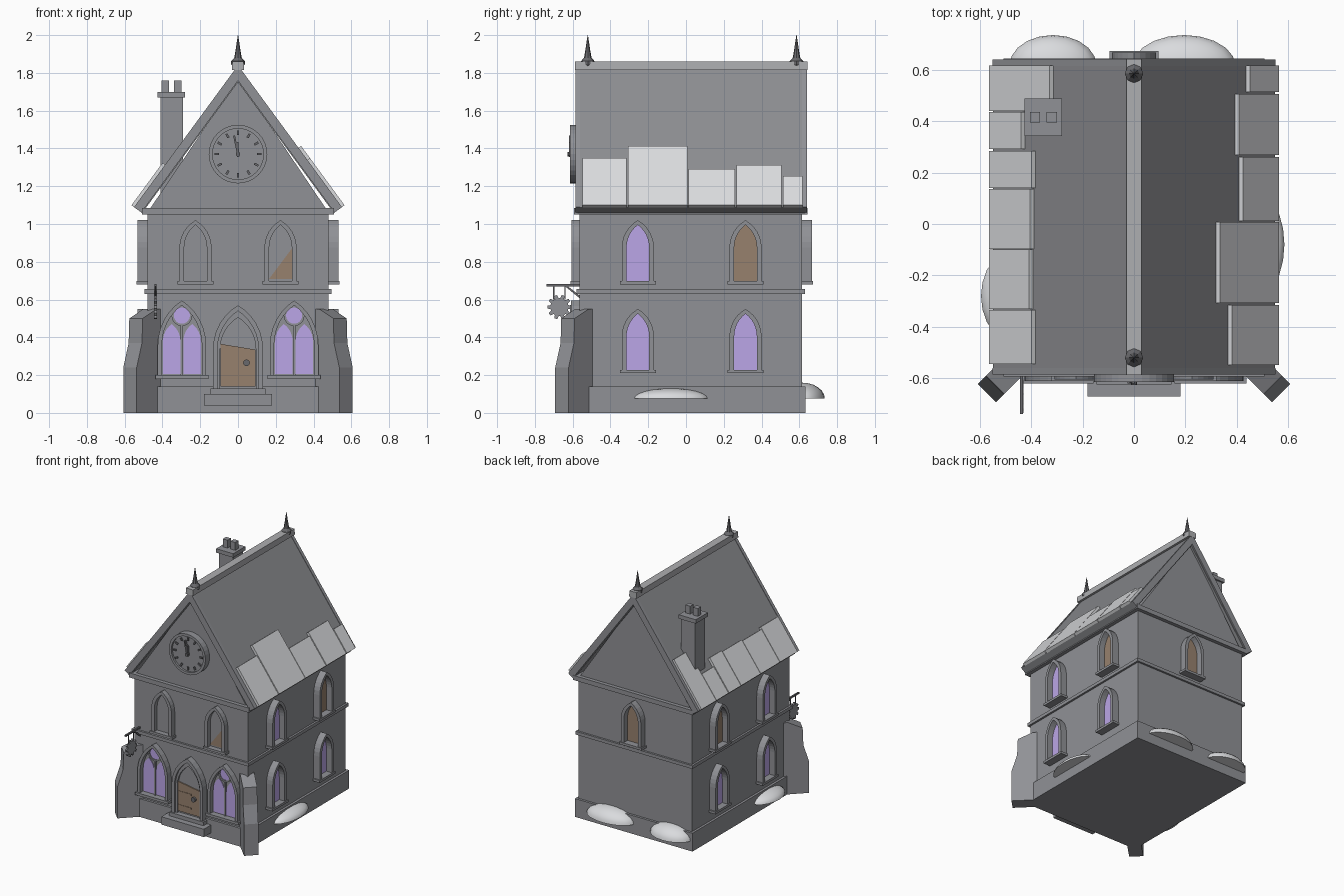
import bpy, bmesh
from math import sin, cos, pi, acos, radians
from mathutils import Matrix, Vector

cube = bpy.data.objects.get("Cube")
if cube:
    bpy.data.objects.remove(cube, do_unlink=True)


def material(name, rgb):
    m = bpy.data.materials.new(name)
    m.use_nodes = True
    m.diffuse_color = (*rgb, 1)
    m.node_tree.nodes["Principled BSDF"].inputs["Base Color"].default_value = (*rgb, 1)
    return m


STONE = material("grey_stone", (0.28, 0.285, 0.305))
ROOF = material("slate_roof", (0.26, 0.265, 0.28))
SNOW = material("pale_snow", (0.7, 0.71, 0.73))
GLASS = material("violet_glass", (0.5, 0.38, 0.8))
WOOD = material("brown_wood", (0.31, 0.22, 0.155))
METAL = material("dark_metal", (0.14, 0.14, 0.15))
I = Matrix.Identity(4)


def finish(name, bm, mat, M=I):
    bm.transform(M)
    bmesh.ops.recalc_face_normals(bm, faces=bm.faces)
    me = bpy.data.meshes.new(name)
    bm.to_mesh(me)
    bm.free()
    me.materials.append(mat)
    ob = bpy.data.objects.new(name, me)
    bpy.context.collection.objects.link(ob)
    return ob


def prism(name, pts, y0, y1, mat, M=I):
    """Extrude an (x, z) outline from y0 to y1."""
    bm = bmesh.new()
    a = [bm.verts.new((x, y0, z)) for x, z in pts]
    b = [bm.verts.new((x, y1, z)) for x, z in pts]
    bm.faces.new(a)
    bm.faces.new(b)
    for i in range(len(a)):
        j = (i + 1) % len(a)
        bm.faces.new((a[i], a[j], b[j], b[i]))
    return finish(name, bm, mat, M)


def ring(name, outer, inner, y0, y1, mat, M=I):
    """Extruded frame between two outlines of equal length."""
    bm = bmesh.new()
    loops = [[bm.verts.new((x, y, z)) for x, z in pts]
             for pts, y in ((outer, y0), (outer, y1), (inner, y1), (inner, y0))]
    for k in range(4):
        a, b = loops[k], loops[(k + 1) % 4]
        for i in range(len(a)):
            j = (i + 1) % len(a)
            bm.faces.new((a[i], a[j], b[j], b[i]))
    return finish(name, bm, mat, M)


def rect(x0, x1, z0, z1):
    return [(x0, z0), (x1, z0), (x1, z1), (x0, z1)]


def box(name, x0, x1, y0, y1, z0, z1, mat, M=I):
    return prism(name, rect(x0, x1, z0, z1), y0, y1, mat, M)


def disc(r, n, cx=0, cz=0):
    return [(cx + r * cos(2 * pi * i / n), cz + r * sin(2 * pi * i / n)) for i in range(n)]


def arch(w, z0, spring, top, cx=0, n=6):
    """Pointed arch outline."""
    h = top - spring
    R = (w * w + h * h) / (2 * w)
    end = acos((R - w) / R)
    right = [(w - R + R * cos(end * i / n), spring + R * sin(end * i / n)) for i in range(n + 1)]
    pts = [(w, z0)] + right + [(-x, z) for x, z in right[-2::-1]] + [(-w, z0)]
    return [(cx + x, z) for x, z in pts]


# Walls
X, YF, YB = 0.48, -0.565, 0.615
prism("house_walls", [(-X, 0), (X, 0), (X, 1.06), (0, 1.77), (-X, 1.06)], YF, YB, STONE)
for name, z0, z1, o in (("plinth", 0, 0.14, 0.018), ("storey_band", 0.63, 0.655, 0.015),
                        ("eaves_cornice", 1.05, 1.085, 0.028)):
    box(name, -X - o, X + o, YF - o, YB + o, z0, z1, STONE)

# Roof slabs, verge boards and snow patches
APEX, EAVE, SLOPE = 1.835, 0.548, 1.364
NORMAL = Vector((0.806, 0.591))


def slab(name, s, x0, x1, lo, hi, y0, y1, mat):
    ends = [Vector((x, APEX - SLOPE * x)) for x in (x0, x1)]
    pts = [ends[0] + NORMAL * lo, ends[1] + NORMAL * lo, ends[1] + NORMAL * hi, ends[0] + NORMAL * hi]
    if x0 == 0:
        pts[0].x = pts[3].x = 0
        pts[0].y, pts[3].y = APEX + lo * 1.69, APEX + hi * 1.69
    prism(name, [(s * p.x, p.y) for p in pts], y0, y1, mat)


PATCHES = {
    -1: [(0.617, 0.439, 0.325), (0.435, 0.291, 0.435), (0.283, 0.14, 0.395),
         (0.136, -0.097, 0.40), (-0.1, -0.33, 0.405), (-0.334, -0.544, 0.395)],
    1: [(0.617, 0.513, 0.447), (0.505, 0.268, 0.404), (0.26, 0.012, 0.42),
        (0.008, -0.307, 0.33), (-0.315, -0.548, 0.377)]}
for s, side in ((-1, "right"), (1, "left")):
    slab("roof_slope_" + side, s, 0, EAVE, -0.05, 0, -0.575, 0.63, ROOF)
    for end, y0, y1 in (("front", -0.585, -0.56), ("back", 0.615, 0.64)):
        slab(f"verge_board_{end}_{side}", s, 0, EAVE, -0.045, 0.003, y0, y1, STONE)
    for i, (y0, y1, x) in enumerate(PATCHES[s]):
        slab(f"snow_patch_{side}_{i + 1}", s, x - 0.012, EAVE, -0.005, 0.02, y0, y1, SNOW)
prism("ridge_cap", [(-0.032, 1.815), (-0.03, 1.86), (0.03, 1.86), (0.032, 1.815)],
      -0.587, 0.642, material("ridge_stone", (0.42, 0.425, 0.44)))

# Finials
PROFILE = [(0.02, 1.82), (0.036, 1.845), (0.036, 1.862), (0.02, 1.88), (0.013, 1.92), (0.001, 2.0)]
for end, y in (("front", -0.52), ("back", 0.585)):
    bm = bmesh.new()
    rows = [[bm.verts.new((x, z, h)) for x, z in disc(r, 8)] for r, h in PROFILE]
    for a, b in zip(rows, rows[1:]):
        for i in range(8):
            bm.faces.new((a[i], a[i - 1], b[i - 1], b[i]))
    bm.faces.new(rows[0])
    bm.faces.new(rows[-1])
    finish("finial_" + end, bm, METAL, Matrix.Translation((0, y, 0)))

# Chimney
box("chimney_shaft", -0.41, -0.29, 0.355, 0.475, 1.15, 1.67, STONE)
box("chimney_cap", -0.425, -0.28, 0.342, 0.488, 1.67, 1.7, STONE)
for i, x in enumerate((-0.385, -0.32)):
    box(f"chimney_pot_{i + 1}", x - 0.02, x + 0.02, 0.395, 0.435, 1.7, 1.76, STONE)

# Diagonal corner buttresses
for s, side in ((-1, "right"), (1, "left")):
    M = Matrix.Translation((s * X, YF, 0)) @ Matrix.Rotation(radians(-45 if s > 0 else -135), 4, 'Z')
    prism("buttress_" + side, [(-0.06, 0), (0.13, 0), (0.13, 0.24), (0.09, 0.37), (0.085, 0.5),
                               (-0.02, 0.55), (-0.06, 0.55)], -0.05, 0.05, STONE, M)


# Windows: outward is local -y
def wall(angle, offset, u):
    return Matrix.Rotation(radians(angle), 4, 'Z') @ Matrix.Translation((u, -offset, 0))


def window(name, M, z, pane, depth=0.052):
    ring(name + "_frame", arch(0.085, z, z + 0.18, z + 0.325), arch(0.06, z, z + 0.18, z + 0.3),
         0.01, -depth, STONE, M)
    box(name + "_sill", -0.095, 0.095, 0.01, -depth - 0.006, z - 0.015, z + 0.003, STONE, M)
    prism(name + "_pane", arch(0.062, z, z + 0.18, z + 0.302), 0.01, -0.006, pane, M)


for side, angle in (("left", 90), ("right", -90)):
    for u, where in ((-0.255, "front"), (0.315, "rear")):
        for z, level in ((0.225, "lower"), (0.695, "upper")):
            pane = WOOD if (level, where) == ("upper", "rear") else GLASS
            window(f"{side}_{level}_{where}_window", wall(angle, X, u if angle > 0 else -u), z, pane)
window("back_window", wall(180, YB, 0), 0.695, WOOD)
for s, side in ((-1, "right"), (1, "left")):
    window(f"front_upper_{side}_window", wall(0, -YF, s * 0.225), 0.695, STONE, 0.04)
prism("window_boards", [(-0.06, 0.71), (0.06, 0.71), (0.06, 0.87)], 0, -0.012, WOOD, wall(0, -YF, 0.225))

# Large traceried front windows
for s, side in ((-1, "right"), (1, "left")):
    M, name = wall(0, -YF, s * 0.297), f"front_lower_{side}_window"
    ring(name + "_frame", arch(0.128, 0.2, 0.36, 0.595), arch(0.106, 0.2, 0.36, 0.57), 0.01, -0.045, STONE, M)
    box(name + "_sill", -0.14, 0.14, 0.01, -0.055, 0.18, 0.2, STONE, M)
    prism(name + "_tracery", arch(0.108, 0.2, 0.36, 0.572), 0.01, -0.008, STONE, M)
    for cx in (-0.054, 0.054):
        prism(f"{name}_lancet", arch(0.046, 0.205, 0.38, 0.47, cx), 0, -0.013, GLASS, M)
    prism(name + "_roundel", disc(0.045, 16, 0, 0.515), 0, -0.013, GLASS, M)
    ring(name + "_roundel_rim", disc(0.055, 16, 0, 0.515), disc(0.043, 16, 0, 0.515), 0, -0.02, STONE, M)
    box(name + "_mullion", -0.007, 0.007, 0, -0.02, 0.2, 0.46, STONE, M)

# Doorway and steps
M = wall(0, -YF, 0)
ring("door_frame_outer", arch(0.132, 0.12, 0.34, 0.57), arch(0.108, 0.12, 0.34, 0.54), 0.01, -0.05, STONE, M)
ring("door_frame_inner", arch(0.11, 0.12, 0.34, 0.54), arch(0.094, 0.12, 0.34, 0.505), 0.01, -0.035, STONE, M)
prism("door_recess", arch(0.096, 0.12, 0.34, 0.507), 0.01, -0.02, STONE, M)
prism("door_panel", [(-0.092, 0.14), (0.092, 0.14), (0.092, 0.335), (-0.092, 0.365)], 0, -0.028, WOOD, M)
for z in (0.185, 0.29):
    box("door_strap", -0.092, 0.02, -0.02, -0.031, z - 0.006, z + 0.006, WOOD, M)
prism("door_knob", disc(0.018, 12, 0.045, 0.265), -0.02, -0.045, METAL, M)
box("lower_step", -0.18, 0.18, 0, -0.105, 0.04, 0.1, STONE, M)
box("upper_step", -0.145, 0.145, 0, -0.06, 0.1, 0.128, STONE, M)

# Gable clock
M = Matrix.Translation((0, YF, 1.37))
prism("clock_face", disc(0.15, 32), 0.01, -0.035, STONE, M)
ring("clock_rim", disc(0.155, 32), disc(0.135, 32), 0.01, -0.05, STONE, M)
for i in range(12):
    box("clock_mark", -0.006, 0.006, -0.03, -0.045, 0.1, 0.124, METAL, M @ Matrix.Rotation(i * pi / 6, 4, 'Y'))
for name, length, angle in (("minute_hand", 0.1, -12), ("hour_hand", 0.065, -2)):
    box(name, -0.005, 0.005, -0.03, -0.055, -0.015, length, METAL, M @ Matrix.Rotation(radians(angle), 4, 'Y'))
prism("clock_hub", disc(0.012, 10), -0.03, -0.062, METAL, M)

# Hanging gear sign
M = Matrix.Translation((-0.437, -0.67, 0.56)) @ Matrix.Rotation(pi / 2, 4, 'Z')
teeth = []
for i in range(10):
    for k, r in ((-0.22, 0.048), (-0.12, 0.065), (0.12, 0.065), (0.22, 0.048)):
        a = 2 * pi * i / 10 + k
        teeth.append((r * cos(a), r * sin(a)))
prism("sign_gear", teeth, -0.007, 0.007, STONE, M)
box("sign_bar", -0.068, 0.12, -0.006, 0.006, 0.11, 0.122, METAL, M)
prism("sign_brace", [(0.03, 0.11), (0.045, 0.11), (0.115, 0.055), (0.115, 0.04)], -0.005, 0.005, METAL, M)
for u in (-0.03, 0.03):
    box("sign_hanger", u - 0.003, u + 0.003, -0.003, 0.003, 0.04, 0.11, METAL, M)

# Snow drifts against the plinth
DRIFTS = [("left", X, -0.08, 0.105, 0.2, 0.055), ("right", -X, -0.28, 0.115, 0.17, 0.055),
          ("back_right", -0.315, YB, 0.17, 0.12, 0.085), ("back_left", 0.195, YB, 0.2, 0.12, 0.085)]
for name, x, y, rx, ry, rz in DRIFTS:
    bm = bmesh.new()
    bmesh.ops.create_uvsphere(bm, u_segments=20, v_segments=12, radius=1)
    cut = bmesh.ops.bisect_plane(bm, geom=bm.verts[:] + bm.edges[:] + bm.faces[:], plane_co=(0, 0, 0.01),
                                 plane_no=(0, 0, -1), clear_outer=True)
    bmesh.ops.holes_fill(bm, edges=[e for e in cut["geom_cut"] if isinstance(e, bmesh.types.BMEdge)])
    ob = finish("snow_drift_" + name, bm, SNOW,
                Matrix.Translation((x, y, 0.075)) @ Matrix.Diagonal((rx, ry, rz, 1)))
    bpy.ops.object.select_all(action='DESELECT')
    ob.select_set(True)
    bpy.context.view_layer.objects.active = ob
    bpy.ops.object.shade_smooth_by_angle(angle=radians(40))
